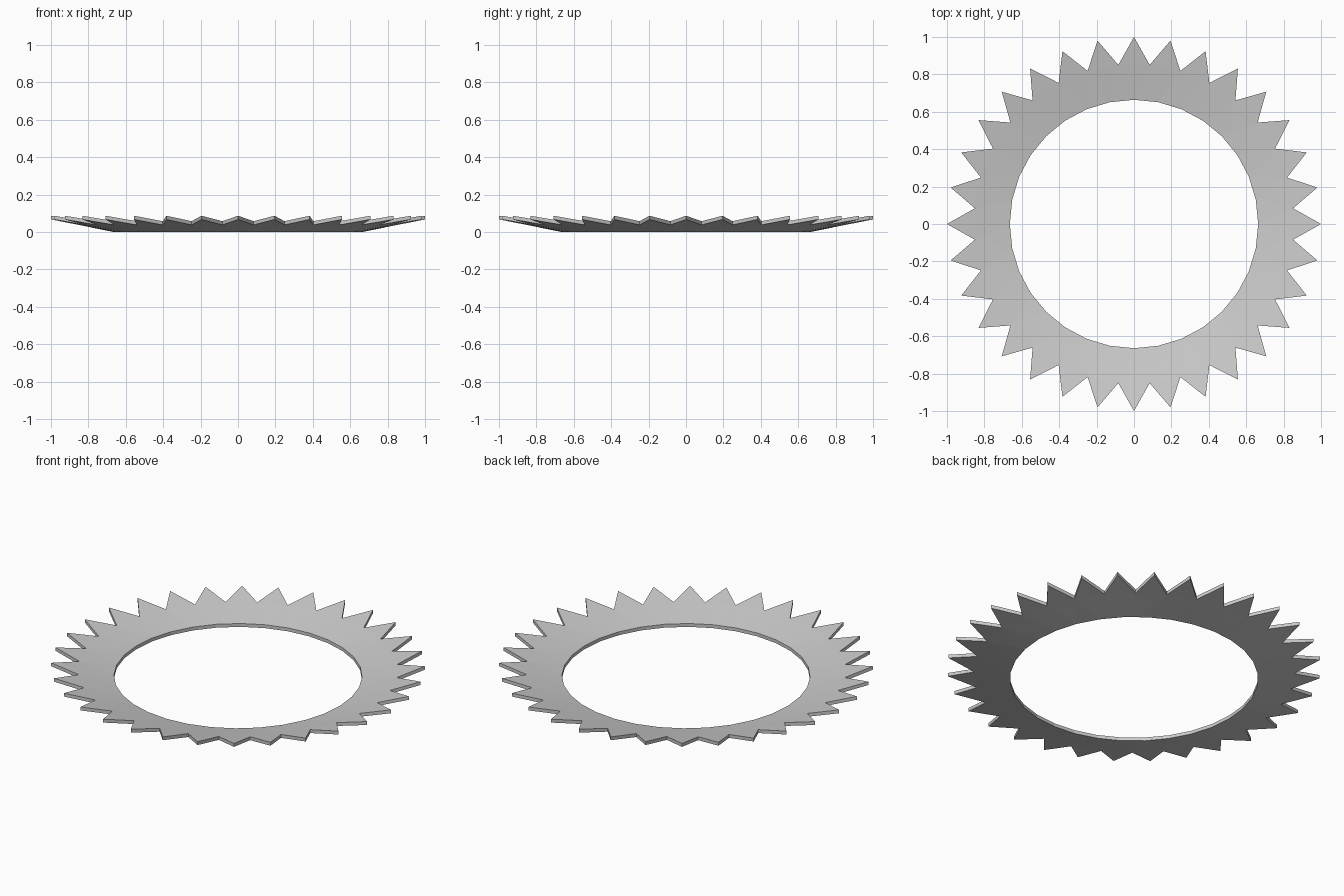
import bpy, bmesh
from math import cos, sin, pi

if "Cube" in bpy.data.objects:
    bpy.data.objects.remove(bpy.data.objects["Cube"])

TEETH = 32
THICK = 0.02
R_IN, R_VALLEY, R_TIP = 0.664, 0.855, 1.0
Z_TIP = 0.067


def ring_point(bm, radius, step, lift):
    # height follows a shallow cone rising outward
    a = pi / 2 + 2 * pi * step / TEETH
    z = Z_TIP * (radius - R_IN) / (R_TIP - R_IN) + lift
    return bm.verts.new((radius * cos(a), radius * sin(a), z))


# dished, toothed ring
bm = bmesh.new()
layers = []
for lift in (0, THICK):
    inner = [ring_point(bm, R_IN, i, lift) for i in range(TEETH)]
    tip = [ring_point(bm, R_TIP, i, lift) for i in range(TEETH)]
    valley = [ring_point(bm, R_VALLEY, i + 0.5, lift) for i in range(TEETH)]
    layers.append((inner, tip, valley))

# upper and lower surfaces
for inner, tip, valley in layers:
    for i in range(TEETH):
        j = (i + 1) % TEETH
        bm.faces.new((inner[i], valley[i - 1], valley[i]))
        bm.faces.new((valley[i - 1], tip[i], valley[i]))
        bm.faces.new((inner[i], valley[i], inner[j]))

# inner wall and tooth edges
(in0, tip0, val0), (in1, tip1, val1) = layers
for i in range(TEETH):
    j = (i + 1) % TEETH
    bm.faces.new((in0[i], in0[j], in1[j], in1[i]))
    bm.faces.new((tip0[i], val0[i], val1[i], tip1[i]))
    bm.faces.new((val0[i], tip0[j], tip1[j], val1[i]))

bmesh.ops.recalc_face_normals(bm, faces=bm.faces)
mesh = bpy.data.meshes.new("toothed_ring")
bm.to_mesh(mesh)
bm.free()
ring = bpy.data.objects.new("toothed_ring", mesh)
bpy.context.collection.objects.link(ring)
